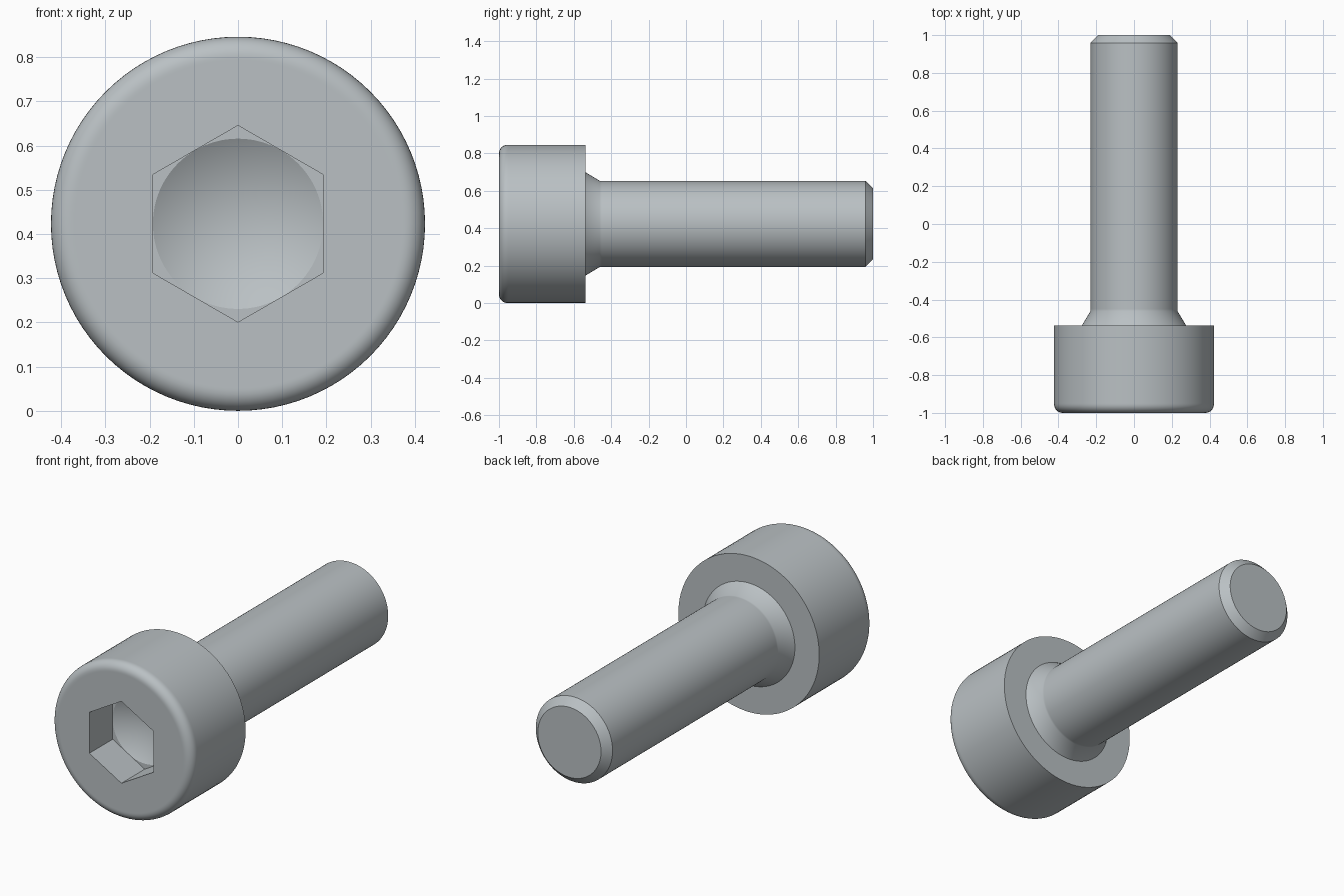
import bpy, bmesh, math

if "Cube" in bpy.data.objects:
    bpy.data.objects.remove(bpy.data.objects["Cube"])

SEG = 96                      # sides of every ring
HEAD_R, SHANK_R = 0.423, 0.2305
FRONT, SEAT, TIP = -1.0, -0.5385, 1.0
FILLET = 0.046
APOTHEM, FLOOR = 0.1925, -0.80


def circle(r):
    return lambda a: r


def hexagon(apothem):
    # radius of a hexagon outline with one corner pointing up
    sixth = math.pi / 3
    return lambda a: apothem / math.cos(a % sixth - sixth / 2)


# Outline from the tip of the shank to the bottom of the socket
rings = [
    (circle(0.190), TIP), (circle(SHANK_R), TIP - 0.041),
    (circle(SHANK_R), -0.45), (circle(SHANK_R), -0.4615), (circle(0.277), SEAT),
    (circle(HEAD_R), SEAT), (circle(HEAD_R), FRONT + FILLET + 0.006),
]
for i in range(9):            # rounded rim of the head
    t = math.pi / 2 * i / 8
    rings.append((circle(HEAD_R - FILLET + FILLET * math.cos(t)),
                  FRONT + FILLET - FILLET * math.sin(t)))
rings += [
    (circle(HEAD_R - FILLET - 0.006), FRONT),
    (hexagon(APOTHEM), FRONT), (hexagon(APOTHEM), FLOOR),
    (circle(APOTHEM), FLOOR),
]

bm = bmesh.new()
loops = []
for radius, y in rings:
    loop = []
    for k in range(SEG):
        a = 2 * math.pi * (k + 1e-6) / SEG
        r = radius(a)
        loop.append(bm.verts.new((r * math.sin(a), y, HEAD_R + r * math.cos(a))))
    loops.append(loop)
for p, q in zip(loops, loops[1:]):
    for k in range(SEG):
        n = (k + 1) % SEG
        bm.faces.new((p[k], p[n], q[n], q[k]))
bm.faces.new(loops[0])        # flat tip

# Drill cone at the bottom of the socket
apex = bm.verts.new((0, FLOOR + APOTHEM * math.tan(math.radians(30)), HEAD_R))
for k in range(SEG):
    bm.faces.new((loops[-1][k], loops[-1][(k + 1) % SEG], apex))

bmesh.ops.remove_doubles(bm, verts=bm.verts[:], dist=1e-5)
bmesh.ops.recalc_face_normals(bm, faces=bm.faces[:])
mesh = bpy.data.meshes.new("socket_screw")
bm.to_mesh(mesh)
bm.free()

screw = bpy.data.objects.new("socket_screw", mesh)
bpy.context.collection.objects.link(screw)
steel = bpy.data.materials.new("steel_grey")
steel.diffuse_color = (0.49, 0.53, 0.55, 1)
steel.use_nodes = True
steel.node_tree.nodes["Principled BSDF"].inputs["Base Color"].default_value = steel.diffuse_color
mesh.materials.append(steel)

bpy.context.view_layer.objects.active = screw
screw.select_set(True)
bpy.ops.object.shade_smooth_by_angle(angle=math.radians(35))

# Crisp edge where the drill cone meets the socket floor
for e in mesh.edges:
    pts = [mesh.vertices[v].co for v in e.vertices]
    if all(abs(p.y - FLOOR) < 1e-4 and
           abs(math.hypot(p.x, p.z - HEAD_R) - APOTHEM) < 1e-3 for p in pts):
        e.use_edge_sharp = True
